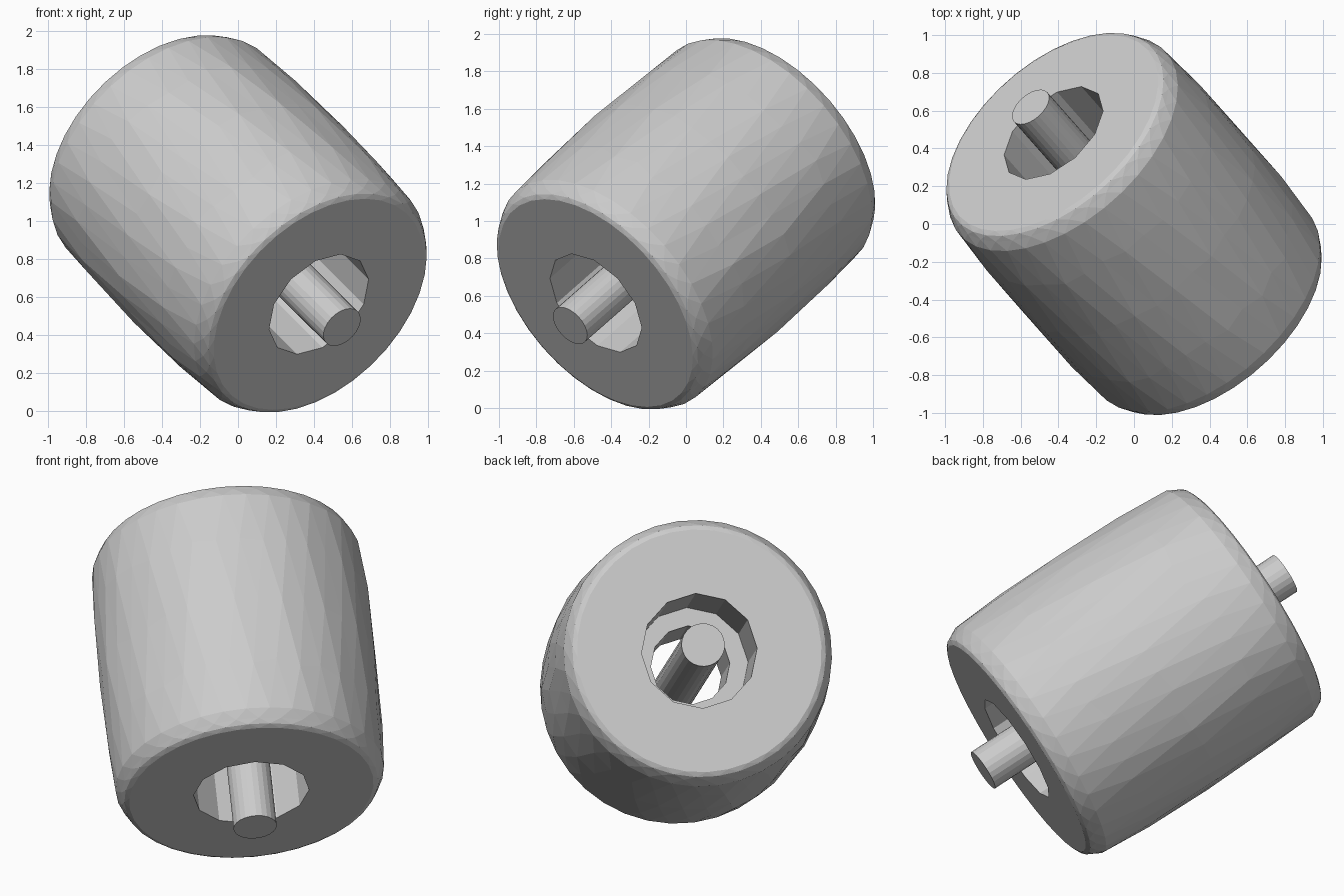
import bpy, bmesh, math, random
from mathutils import Vector

if "Cube" in bpy.data.objects:
    bpy.data.objects.remove(bpy.data.objects["Cube"])

random.seed(4)
SEG = 36                                   # sides of the barrel
BORE_SIDES = 12                            # sides of the low-poly bore
CENTRE = Vector((0, 0, 0.985))
AXIS = Vector((0.553, -0.626, -0.55))      # tilted shaft direction
TURN = AXIS.to_track_quat('Z', 'Y')


def place(bm, name):
    bmesh.ops.recalc_face_normals(bm, faces=bm.faces)
    mesh = bpy.data.meshes.new(name)
    bm.to_mesh(mesh)
    bm.free()
    obj = bpy.data.objects.new(name, mesh)
    obj.rotation_mode = 'QUATERNION'
    obj.rotation_quaternion = TURN
    obj.location = CENTRE
    bpy.context.collection.objects.link(obj)
    return obj


def ring(bm, t, r, half=0.0, sides=0, jitter=0.0):
    """Ring of SEG points; with 'sides' it follows a coarser polygon."""
    verts = []
    for i in range(SEG):
        a = 2 * math.pi * (i + half) / SEG
        rr = r + random.uniform(-jitter, jitter)
        if sides:
            w = 2 * math.pi / sides
            rr = r * math.cos(w / 2) / math.cos(a % w - w / 2)
        z = t + random.uniform(-jitter, jitter) * 4
        verts.append(bm.verts.new((rr * math.cos(a), rr * math.sin(a), z)))
    return verts


def bridge(bm, a, b, shift=0):
    """Quads between aligned rings, triangles between staggered ones."""
    for i in range(SEG):
        j = (i + 1) % SEG
        if shift == 0:
            bm.faces.new((a[i], a[j], b[j], b[i]))
        elif shift > 0:
            bm.faces.new((a[i], a[j], b[i]))
            bm.faces.new((a[j], b[j], b[i]))
        else:
            bm.faces.new((a[i], b[j], b[i]))
            bm.faces.new((a[i], a[j], b[j]))


# Roller: bulged, rounded barrel with a stepped bore
bm = bmesh.new()
half_outer = [(0.77, 0.665), (0.757, 0.69), (0.73, 0.706), (0.68, 0.73), (0.40, 0.745)]
outer = [(-t, r) for t, r in half_outer] + [(0.0, 0.752)] + [(t, r) for t, r in reversed(half_outer)]
rings = []
for k, (t, r) in enumerate(outer):
    rough = 0.006 if abs(t) < 0.6 else 0.0
    rings.append(ring(bm, t, r, 0.5 * (k % 2), jitter=rough))
for k in range(len(rings) - 1):
    bridge(bm, rings[k], rings[k + 1], 1 if k % 2 == 0 else -1)

bore = [(0.77, 0.315), (0.25, 0.315), (0.25, 0.215), (-0.25, 0.215), (-0.25, 0.315), (-0.77, 0.315)]
inner = [ring(bm, t, r, sides=BORE_SIDES) for t, r in bore]
loop = [rings[-1]] + inner + [rings[0]]
for a, b in zip(loop, loop[1:]):
    bridge(bm, a, b)
place(bm, "roller")

# Shaft running through the bore
bm = bmesh.new()
bmesh.ops.create_cone(bm, cap_ends=True, segments=24, radius1=0.118, radius2=0.118, depth=1.98)
place(bm, "shaft")
